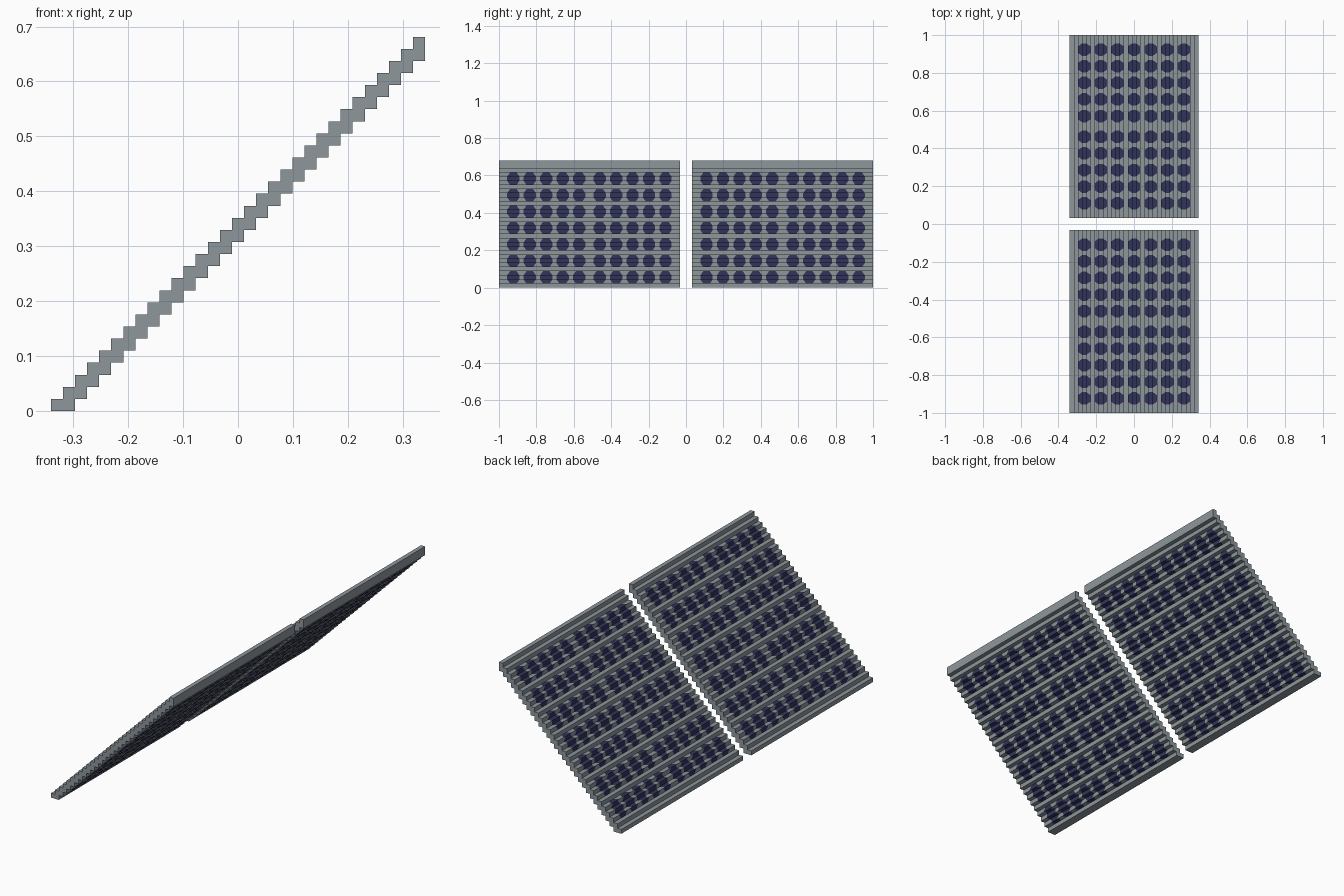
import bpy, bmesh

if "Cube" in bpy.data.objects:
    bpy.data.objects.remove(bpy.data.objects["Cube"])

U = 2 / 91            # one block of the stepped grid
STEPS = 31            # steps up the slope
LENGTH = 44           # blocks along each panel
CELL_STARTS = [2 + 4 * k for k in range(5)] + [23 + 4 * k for k in range(5)]
CUT = 0.7             # size of the cut cell corners, in blocks


def flat_material(name, rgb):
    mat = bpy.data.materials.new(name)
    mat.diffuse_color = (*rgb, 1)
    mat.use_nodes = True
    mat.node_tree.nodes["Principled BSDF"].inputs["Base Color"].default_value = mat.diffuse_color
    return mat


frame_grey = flat_material("frame grey", (0.27, 0.31, 0.335))
cell_blue = flat_material("cell navy", (0.032, 0.034, 0.105))


def breaks(inset):
    """Positions along the panel where the colour changes."""
    ys = [0]
    for s in CELL_STARTS:
        ys += [s + inset, s + 3 - inset]
    return ys + [LENGTH]


def build_panel(name, y_start):
    bm = bmesh.new()

    def face(points, blue=False):
        f = bm.faces.new([bm.verts.new(((x - STEPS / 2) * U, (y + y_start) * U, z * U))
                          for x, y, z in points])
        f.material_index = int(blue)

    def strip(p, q, ins_p=None, ins_q=None):
        """One long face from edge p to edge q, with cells where insets are given."""
        if ins_p is None:
            yp = yq = [0, LENGTH]
        else:
            yp, yq = breaks(ins_p), breaks(ins_q)
        for k in range(len(yp) - 1):
            face([(p[0], yp[k], p[1]), (q[0], yq[k], q[1]),
                  (q[0], yq[k + 1], q[1]), (p[0], yp[k + 1], p[1])], k % 2 == 1)

    for i in range(STEPS):
        r = (i - 2) % 4
        if 2 <= i <= 28 and r < 3:
            low, high = (CUT if r == 0 else 0), (CUT if r == 2 else 0)
        else:
            low = high = None
        base = max(0, i - 1)
        # upper side: riser and tread
        strip((i, i), (i, i + 1), low, high)
        strip((i, i + 1), (i + 1, i + 1), low, high)
        # underside: soffit and back riser
        strip((i + 1, base), (i, base), high, low)
        if i > 0:
            top = i if i < STEPS - 1 else STEPS
            strip((i + 1, top), (i + 1, base), high, low)
        # end caps
        cap = [(i, base), (i + 1, base), (i + 1, i + 1), (i, i + 1)]
        face([(x, 0, z) for x, z in cap])
        face([(x, LENGTH, z) for x, z in reversed(cap)])

    bmesh.ops.remove_doubles(bm, verts=bm.verts, dist=1e-5)
    mesh = bpy.data.meshes.new(name)
    bm.to_mesh(mesh)
    bm.free()
    mesh.materials.append(frame_grey)
    mesh.materials.append(cell_blue)
    bpy.context.collection.objects.link(bpy.data.objects.new(name, mesh))


# two tilted panels with a three-block gap between them
build_panel("solar_panel_front", -45.5)
build_panel("solar_panel_back", 1.5)
